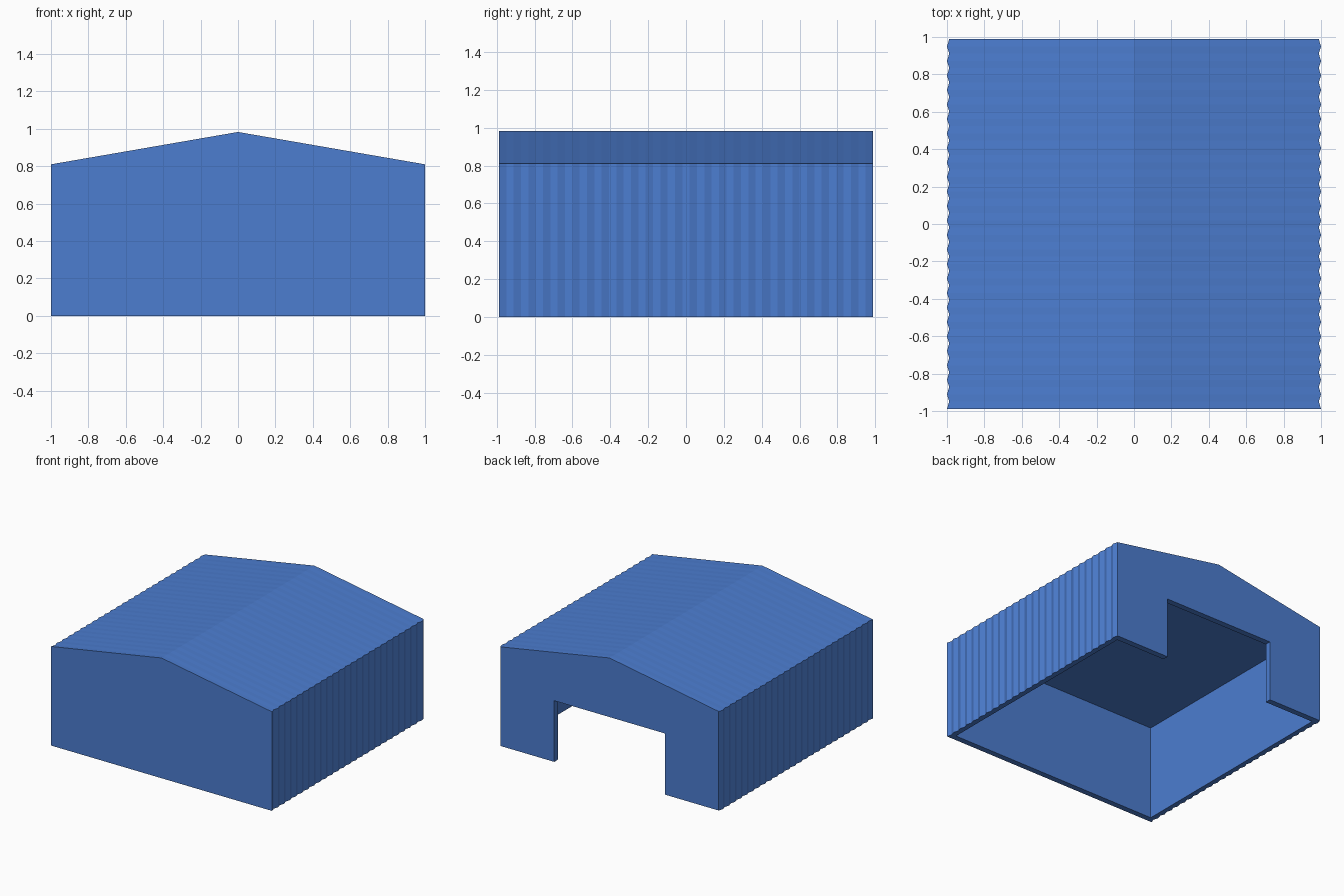
import bpy
import bmesh

if "Cube" in bpy.data.objects:
    bpy.data.objects.remove(bpy.data.objects["Cube"])

DEPTH = 0.988      # half depth
EAVE, RIDGE = 0.81, 0.983
CEILING = 0.775
WALL = 0.048
FOLDS = 51         # flat strips along each corrugated side

blue = bpy.data.materials.new("blue")
blue.use_nodes = True
colour = (0.072, 0.205, 0.63, 1)
blue.diffuse_color = colour
blue.node_tree.nodes["Principled BSDF"].inputs["Base Color"].default_value = colour


def make_object(name, bm):
    bmesh.ops.recalc_face_normals(bm, faces=bm.faces)
    mesh = bpy.data.meshes.new(name)
    bm.to_mesh(mesh)
    bm.free()
    mesh.materials.append(blue)
    obj = bpy.data.objects.new(name, mesh)
    bpy.context.scene.collection.objects.link(obj)
    return obj


def box(name, low, high):
    bm = bmesh.new()
    bmesh.ops.create_cube(bm, size=1)
    for v in bm.verts:
        v.co = [h if c > 0 else l for c, l, h in zip(v.co, low, high)]
    return make_object(name, bm)


# Gabled shell: one cross-section per fold of the corrugated side walls
bm = bmesh.new()
sections = []
for i in range(FOLDS + 1):
    y = -DEPTH + 2 * DEPTH * i / FOLDS
    w = 1.0 if i % 2 == 0 else 0.988
    profile = [(w, 0), (w, EAVE), (0, RIDGE), (-w, EAVE), (-w, 0)]
    sections.append([bm.verts.new((x, y, z)) for x, z in profile])
for a, b in zip(sections, sections[1:]):
    for k in range(5):
        n = (k + 1) % 5
        bm.faces.new((a[k], a[n], b[n], b[k]))
bm.faces.new(sections[0])
bm.faces.new(sections[-1])
shell = make_object("shed_shell", bm)

# Hollow interior with a flat ceiling, and the rear doorway
inner_x, inner_y = 1 - WALL, DEPTH - WALL
cutters = [
    box("interior_cutter", (-inner_x, -inner_y, -0.2), (inner_x, inner_y, CEILING)),
    box("doorway_cutter", (-0.5, 0.5, -0.3), (0.5, 1.3, 0.5)),
]
for cutter in cutters:
    cutter.hide_render = True
    mod = shell.modifiers.new(cutter.name, 'BOOLEAN')
    mod.operation = 'DIFFERENCE'
    mod.solver = 'EXACT'
    mod.object = cutter

# Apply the cuts and discard the cutters
bpy.context.view_layer.update()
evaluated = shell.evaluated_get(bpy.context.evaluated_depsgraph_get())
finished = bpy.data.meshes.new_from_object(evaluated)
shell.modifiers.clear()
shell.data = finished
for cutter in cutters:
    bpy.data.objects.remove(cutter)
